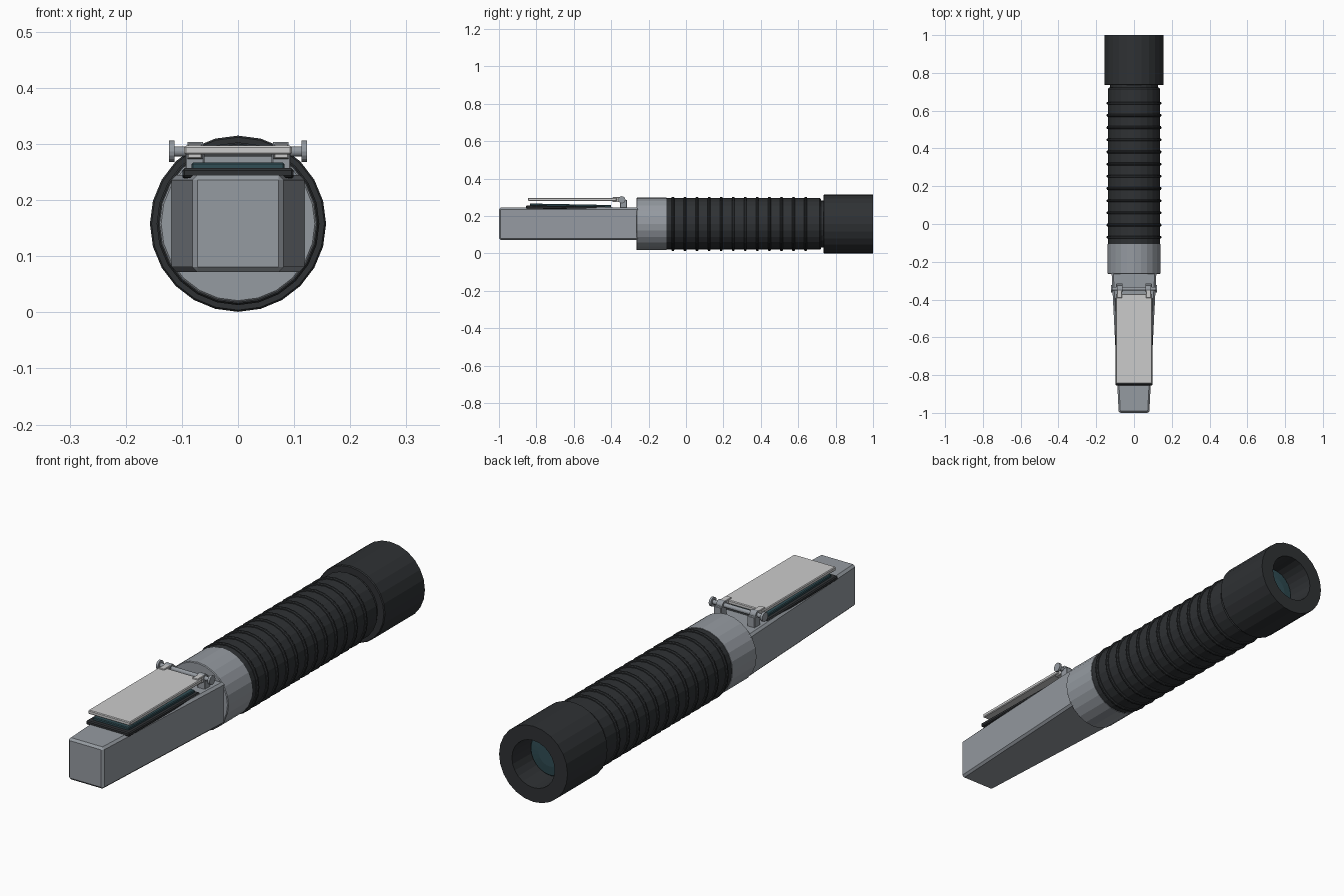
import bpy, bmesh, math

if "Cube" in bpy.data.objects:
    bpy.data.objects.remove(bpy.data.objects["Cube"])

AXIS_Z = 0.158


def material(name, rgb):
    m = bpy.data.materials.new(name)
    m.diffuse_color = (*rgb, 1)
    m.use_nodes = True
    m.node_tree.nodes["Principled BSDF"].inputs["Base Color"].default_value = m.diffuse_color
    return m


METAL = material("metal", (0.30, 0.325, 0.355))
RUBBER = material("rubber", (0.028, 0.031, 0.034))
GLASS = material("glass", (0.03, 0.075, 0.09))
CLEAR = material("pale_plastic", (0.70, 0.71, 0.72))


def finish(bm, name, mat):
    bmesh.ops.recalc_face_normals(bm, faces=bm.faces)
    me = bpy.data.meshes.new(name)
    bm.to_mesh(me)
    bm.free()
    me.materials.append(mat)
    ob = bpy.data.objects.new(name, me)
    bpy.context.collection.objects.link(ob)
    return ob


def bevel(ob, width):
    b = ob.modifiers.new("bevel", 'BEVEL')
    b.width, b.segments = width, 1
    return ob


def lathe(name, profile, mat, z=AXIS_Z, sides=24):
    """Turn a (radius, y) profile around the tube axis, capping both ends."""
    bm = bmesh.new()
    rings = [[bm.verts.new((r * math.sin(2 * math.pi * i / sides), y,
                            z + r * math.cos(2 * math.pi * i / sides)))
              for i in range(sides)] for r, y in profile]
    for a, b in zip(rings, rings[1:]):
        for i in range(sides):
            j = (i + 1) % sides
            bm.faces.new((a[i], a[j], b[j], b[i]))
    bm.faces.new(rings[0])
    bm.faces.new(rings[-1])
    return finish(bm, name, mat)


def block(name, front, back, mat, width=0):
    """Box between two rectangles, each given as (half width, y, z low, z high)."""
    bm = bmesh.new()
    q = [[bm.verts.new(p) for p in ((-w, y, lo), (w, y, lo), (w, y, hi), (-w, y, hi))]
         for w, y, lo, hi in (front, back)]
    bm.faces.new(q[0])
    bm.faces.new(q[1])
    for i in range(4):
        j = (i + 1) % 4
        bm.faces.new((q[0][i], q[0][j], q[1][j], q[1][i]))
    ob = finish(bm, name, mat)
    return bevel(ob, width) if width else ob


def rod(name, x0, x1, r, y, z, mat, sides=16):
    """Cylinder lying along x."""
    bm = bmesh.new()
    bmesh.ops.create_cone(bm, cap_ends=True, segments=sides, radius1=r, radius2=r, depth=abs(x1 - x0))
    for v in bm.verts:
        v.co = ((x0 + x1) / 2 + v.co.z, y + v.co.x, z + v.co.y)
    return finish(bm, name, mat)


# Tapered prism housing
block("prism_housing", (0.081, -1, 0.072, 0.245), (0.119, -0.25, 0.072, 0.245), METAL, 0.009)

# Metal collar
lathe("collar", [(0.137, -0.265), (0.14, -0.262), (0.14, -0.105)], METAL)

# Ribbed rubber grip
profile = [(0.14, -0.105)]
lathe("grip", [(0.138, -0.105), (0.138, 0.715), (0.132, 0.722)], RUBBER)
for i in range(12):
    y = -0.07 + i * 0.0645
    lathe(f"grip_rib_{i + 1}", [(0.13, y - 0.008), (0.142, y - 0.007), (0.145, y - 0.003),
                                (0.145, y + 0.003), (0.142, y + 0.007), (0.13, y + 0.008)], RUBBER)

# Neck and hollow eyecup with its lens
lathe("eyecup_neck", [(0.126, 0.70), (0.126, 0.75)], RUBBER)
lathe("eyecup", [(0.12, 0.735), (0.154, 0.735), (0.157, 0.739), (0.157, 1.0),
                 (0.098, 1.0), (0.093, 0.88)], RUBBER)
lathe("eyepiece_lens", [(0.093, 0.884), (0.088, 0.89), (0.05, 0.895)], GLASS)

# Gasket and glass prism face, sloping slightly into the housing
block("prism_gasket", (0.099, -0.855, 0.240, 0.257), (0.099, -0.39, 0.235, 0.249), RUBBER, 0.004)
block("prism_glass", (0.083, -0.835, 0.25, 0.267), (0.083, -0.40, 0.24, 0.259), GLASS, 0.003)

# Hinged cover plate
block("cover_plate", (0.096, -0.845, 0.281, 0.297), (0.096, -0.37, 0.281, 0.297), CLEAR, 0.003)

# Hinge pin, knobs, posts and lugs
HY, HZ = -0.343, 0.287
rod("hinge_pin", -0.115, 0.115, 0.009, HY, HZ, METAL)
for side, s in (("left", -1), ("right", 1)):
    rod(f"hinge_knob_{side}", s * 0.113, s * 0.123, 0.019, HY, HZ, METAL)
    rod(f"hinge_barrel_{side}", s * 0.062, s * 0.09, 0.017, HY, HZ, METAL)
    post = block(f"hinge_post_{side}", (0.017, -0.352, 0.24, 0.287), (0.017, -0.315, 0.24, 0.287), METAL, 0.002)
    post.location.x = s * 0.077
    lug = block(f"cover_lug_{side}", (0.013, -0.392, 0.274, 0.301), (0.013, -0.343, 0.274, 0.301), CLEAR, 0.002)
    lug.location.x = s * 0.077
